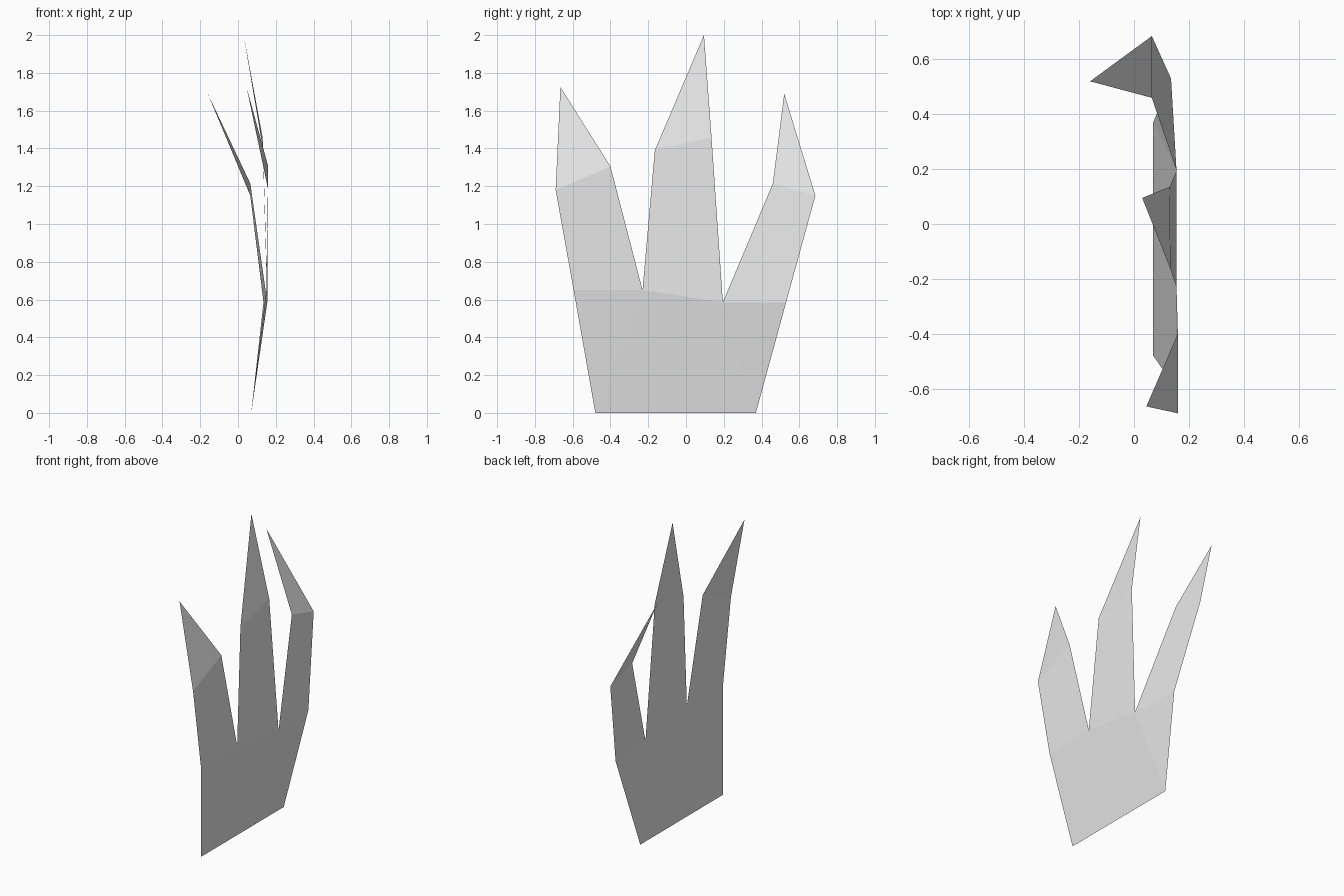
import bpy, bmesh
from mathutils import Vector

cube = bpy.data.objects.get("Cube")
if cube:
    bpy.data.objects.remove(cube, do_unlink=True)

# One plain grey for the whole sheet
grey = bpy.data.materials.new("light_grey")
grey.use_nodes = True
colour = (0.8, 0.8, 0.8, 1)
grey.diffuse_color = colour
grey.node_tree.nodes["Principled BSDF"].inputs["Base Color"].default_value = colour

bm = bmesh.new()


def row(*points):
    """A crosswise row of vertices."""
    return [bm.verts.new(Vector(p)) for p in points]


def add_blade(root_a, root_b, bend_a, bend_b, tip):
    """A pointed blade: a quad up to the bend, then a triangle to the tip."""
    a, b, t = row(bend_a, bend_b, tip)
    bm.faces.new((root_a, root_b, b, a))
    bm.faces.new((a, b, t))


# Base: a flared sheet folded along two creases
base = row((0.07, -0.48, 0), (0.07, 0.37, 0))
roots = row((0.15, -0.595, 0.65), (0.155, -0.23, 0.65),
            (0.155, 0.195, 0.585), (0.135, 0.53, 0.585))
bm.faces.new((base[0], roots[1], roots[0]))
bm.faces.new((base[0], base[1], roots[2], roots[1]))
bm.faces.new((base[1], roots[3], roots[2]))

# Three blades: bend points, then tip
blades = [
    ((0.16, -0.69, 1.18), (0.16, -0.40, 1.305), (0.045, -0.665, 1.725)),
    ((0.133, -0.165, 1.39), (0.13, 0.135, 1.46), (0.03, 0.095, 2.0)),
    ((0.065, 0.46, 1.215), (0.065, 0.685, 1.15), (-0.16, 0.52, 1.69)),
]
for i, blade in enumerate(blades):
    add_blade(roots[i], roots[i + 1], *blade)

mesh = bpy.data.meshes.new("grass_tuft")
bm.to_mesh(mesh)
bm.free()
mesh.materials.append(grey)
bpy.context.collection.objects.link(bpy.data.objects.new("grass_tuft", mesh))
